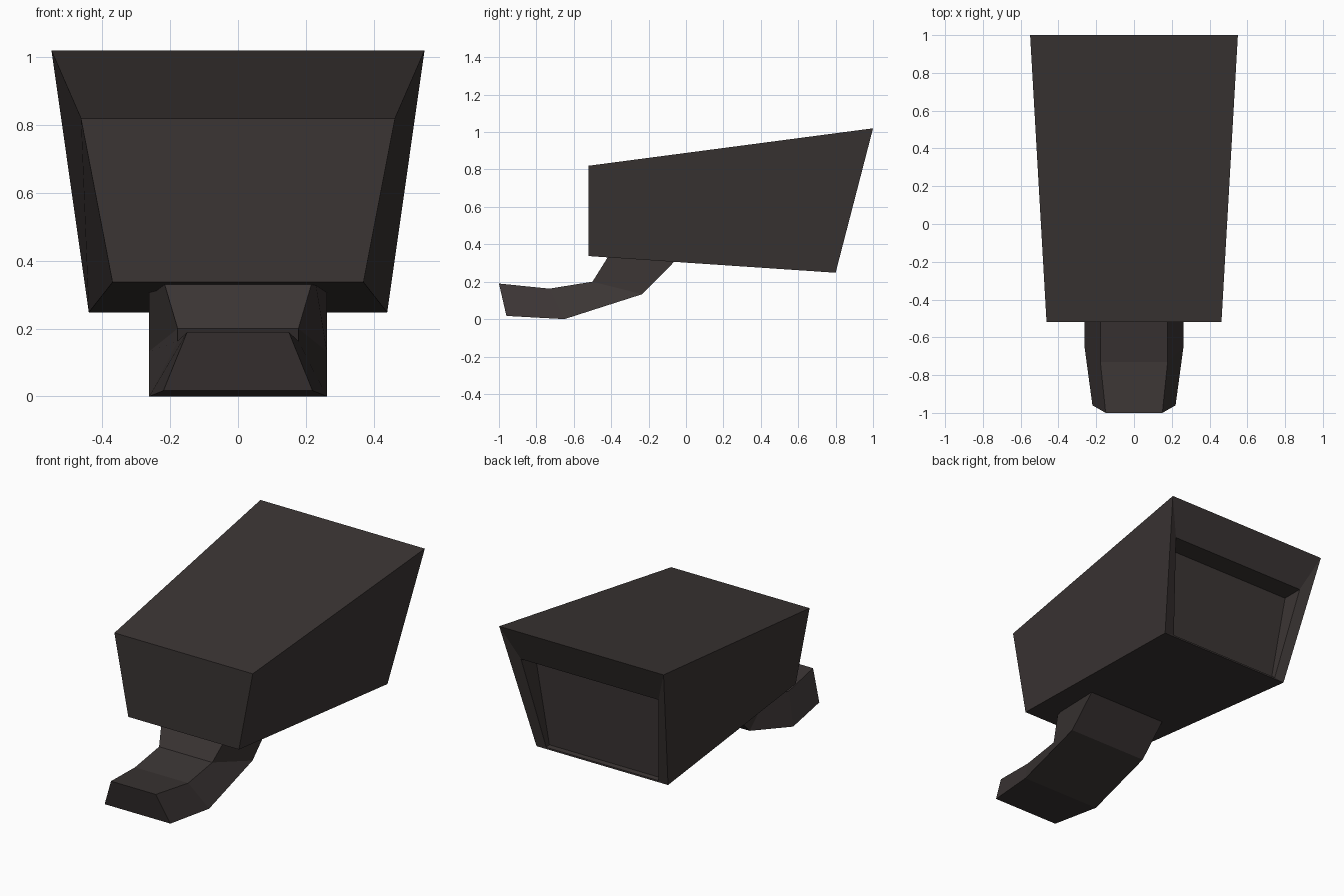
import bpy

if "Cube" in bpy.data.objects:
    bpy.data.objects.remove(bpy.data.objects["Cube"])

mat = bpy.data.materials.new("dark brown grey")
mat.diffuse_color = (0.043, 0.035, 0.034, 1)
mat.use_nodes = True
mat.node_tree.nodes["Principled BSDF"].inputs["Base Color"].default_value = mat.diffuse_color


def ring(top, bottom):
    """Four-cornered section from (half width, y, z) of its top and bottom edge."""
    (wt, yt, zt), (wb, yb, zb) = top, bottom
    return [(-wt, yt, zt), (wt, yt, zt), (wb, yb, zb), (-wb, yb, zb)]


def loft(name, rings):
    """Closed solid through a row of four-cornered sections, front to back."""
    verts = [p for r in rings for p in r]
    faces = [(0, 3, 2, 1)]
    for k in range(len(rings) - 1):
        a, b = 4 * k, 4 * k + 4
        for i in range(4):
            j = (i + 1) % 4
            faces.append((a + i, a + j, b + j, b + i))
    n = 4 * (len(rings) - 1)
    faces.append((n, n + 1, n + 2, n + 3))
    faces = [f[::-1] for f in faces]  # outward normals
    mesh = bpy.data.meshes.new(name)
    mesh.from_pydata(verts, [], faces)
    mesh.materials.append(mat)
    ob = bpy.data.objects.new(name, mesh)
    bpy.context.collection.objects.link(ob)
    return ob


# Tapered housing: front face, rear rim, rim inner edge, recessed rear panel
loft("housing", [
    ring((0.463, -0.52, 0.82), (0.37, -0.52, 0.337)),
    ring((0.55, 1.00, 1.02), (0.44, 0.80, 0.248)),
    ring((0.46, 0.92, 0.815), (0.375, 0.80, 0.258)),
    ring((0.46, 0.79, 0.815), (0.375, 0.77, 0.262)),
])

# Bent mounting arm, from its front tip up into the housing
loft("mounting_arm", [
    ring((0.15, -1.00, 0.19), (0.22, -0.96, 0.017)),
    ring((0.178, -0.73, 0.163), (0.262, -0.65, 0.0)),
    ring((0.178, -0.50, 0.20), (0.262, -0.235, 0.133)),
    ring((0.225, -0.40, 0.36), (0.262, -0.02, 0.35)),
])
